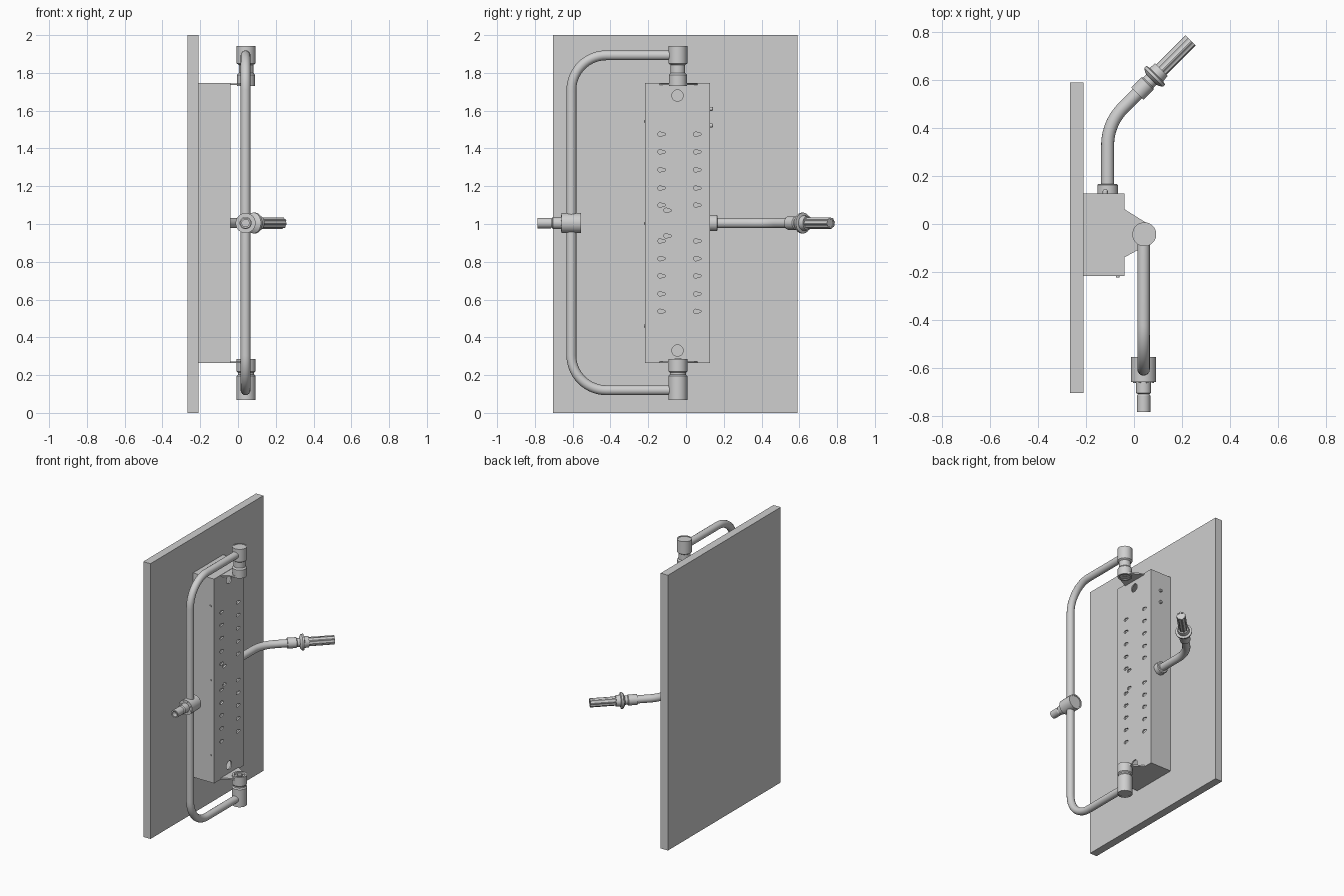
import bpy, bmesh, math
from mathutils import Vector, Matrix

if "Cube" in bpy.data.objects:
    bpy.data.objects.remove(bpy.data.objects["Cube"])

grey = bpy.data.materials.new("light_grey")
grey.diffuse_color = (0.62, 0.62, 0.62, 1)
grey.use_nodes = True
grey.node_tree.nodes["Principled BSDF"].inputs["Base Color"].default_value = grey.diffuse_color


def add(name, me):
    ob = bpy.data.objects.new(name, me)
    bpy.context.collection.objects.link(ob)
    me.materials.clear()
    me.materials.append(grey)
    return ob


def from_bm(name, bm):
    me = bpy.data.meshes.new(name)
    bm.to_mesh(me)
    bm.free()
    return add(name, me)


def put_box(bm, lo, hi, flip=False):
    lo, hi = Vector(lo), Vector(hi)
    size = hi - lo
    m = Matrix.Translation((lo + hi) / 2) @ Matrix.Diagonal((*size, 1))
    r = bmesh.ops.create_cube(bm, size=1, matrix=m)
    if flip:
        faces = {f for v in r["verts"] for f in v.link_faces}
        bmesh.ops.reverse_faces(bm, faces=list(faces))


def prism(bm, pts, shift):
    """Closed outline of 3D points extruded along shift."""
    f = bm.faces.new([bm.verts.new(p) for p in pts])
    r = bmesh.ops.extrude_face_region(bm, geom=[f])
    bmesh.ops.translate(bm, vec=shift, verts=[g for g in r["geom"] if isinstance(g, bmesh.types.BMVert)])
    bmesh.ops.recalc_face_normals(bm, faces=bm.faces)


def lathe(name, origin, axis, profile, n=32, ribs=None):
    """Turned solid from (distance along axis, radius) pairs, capped at both ends."""
    rot = Vector(axis).to_track_quat('Z', 'Y').to_matrix()
    o = Vector(origin)
    bm = bmesh.new()
    rings = []
    for s, r in profile:
        ring = []
        for i in range(n):
            k = ribs if ribs and i % 4 in (0, 1) else 1.0
            a = 2 * math.pi * (i + 0.5) / n
            ring.append(bm.verts.new(o + rot @ Vector((r * k * math.cos(a), r * k * math.sin(a), s))))
        rings.append(ring)
    for a, b in zip(rings, rings[1:]):
        for i in range(n):
            j = (i + 1) % n
            bm.faces.new((a[i], a[j], b[j], b[i]))
    bm.faces.new(rings[0][::-1])
    bm.faces.new(rings[-1])
    bmesh.ops.recalc_face_normals(bm, faces=bm.faces)
    return from_bm(name, bm)


def tube(name, pts, radius):
    cu = bpy.data.curves.new(name, 'CURVE')
    cu.dimensions = '3D'
    cu.bevel_depth = radius
    cu.bevel_resolution = 6
    cu.use_fill_caps = True
    sp = cu.splines.new('POLY')
    sp.points.add(len(pts) - 1)
    for p, c in zip(sp.points, pts):
        p.co = (*c, 1)
    ob = bpy.data.objects.new(name, cu)
    bpy.context.collection.objects.link(ob)
    me = bpy.data.meshes.new_from_object(ob.evaluated_get(bpy.context.evaluated_depsgraph_get()))
    bpy.data.objects.remove(ob)
    return add(name, me)


def arc(cx, cy, r, a0, a1, n=14):
    return [(cx + r * math.cos(math.radians(a0 + (a1 - a0) * i / n)),
             cy + r * math.sin(math.radians(a0 + (a1 - a0) * i / n))) for i in range(n + 1)]


# Back panel
bm = bmesh.new()
put_box(bm, (-0.268, -0.705, 0), (-0.21, 0.59, 2))
from_bm("back_panel", bm)

# Hollow housing with keyhole slots and two round holes in its face
bm = bmesh.new()
put_box(bm, (-0.21, -0.217, 0.263), (-0.04, 0.128, 1.747))
put_box(bm, (-0.202, -0.209, 0.271), (-0.05, 0.12, 1.739), flip=True)
housing = from_bm("housing", bm)

bm = bmesh.new()
X0, DX = -0.08, Vector((0.08, 0, 0))
slots = [(-0.105, 1.072), (-0.105, 0.937)]
for z in (1.475, 1.382, 1.287, 1.19, 1.1, 0.91, 0.817, 0.725, 0.63, 0.537):
    slots += [(-0.137, z), (0.052, z)]
for y, z in slots:
    outline = arc(y, z, 0.012, 50, 310) + arc(y + 0.022, z, 0.006, -60, 60, 4)
    prism(bm, [(X0, a, b) for a, b in outline], DX)
for z in (0.33, 1.68):
    prism(bm, [(X0, a, b) for a, b in arc(-0.045, z, 0.03, 0, 360, 28)[:-1]], DX)
cutter = from_bm("slot_cutter", bm)
cutter.hide_render = True
mod = housing.modifiers.new("slots", 'BOOLEAN')
mod.object = cutter
mod.operation = 'DIFFERENCE'
mod.solver = 'EXACT'
cut = bpy.data.meshes.new_from_object(housing.evaluated_get(bpy.context.evaluated_depsgraph_get()))
housing.modifiers.clear()
housing.data = cut
bpy.data.objects.remove(cutter)

# Screws on the two sides of the housing
for z in (0.46, 1.005, 1.545):
    lathe("side_screw", (-0.068, -0.215, z), (0, -1, 0), [(0, 0.007), (0.008, 0.007)], 12)
for z in (1.522, 1.61):
    lathe("side_stud", (-0.12, 0.126, z), (0, 1, 0), [(0, 0.011), (0.012, 0.011), (0.018, 0.007)], 12)

# Triangular hinge brackets, rounded around the pivot
PX, PY = 0.043, -0.043
for name, z in (("upper_bracket", 1.735), ("lower_bracket", 0.263)):
    bm = bmesh.new()
    pts = [(-0.045, -0.142)] + arc(PX, PY, 0.045, -58, 58) + [(-0.045, 0.065)]
    prism(bm, [(a, b, z) for a, b in pts], Vector((0, 0, 0.01)))
    from_bm(name, bm)

# Pivot joints: outer cap, neck and recessed inner collar
lathe("upper_joint", (PX, PY, 0), (0, 0, 1),
      [(1.75, 0.022), (1.75, 0.03), (1.73, 0.036), (1.73, 0.048), (1.79, 0.048), (1.80, 0.039),
       (1.842, 0.039), (1.85, 0.05), (1.942, 0.05), (1.942, 0.042), (1.938, 0.042)])
lathe("lower_joint", (PX, PY, 0), (0, 0, 1),
      [(0.072, 0.042), (0.068, 0.042), (0.068, 0.05), (0.195, 0.05), (0.203, 0.043), (0.213, 0.043),
       (0.22, 0.05), (0.285, 0.05), (0.285, 0.036), (0.272, 0.034)])
lathe("upper_pivot_pin", (PX, PY, 1.732), (0, 0, 1), [(0, 0.016), (0.03, 0.016)], 6)
lathe("lower_pivot_pin", (PX, PY, 0.26), (0, 0, 1), [(0, 0.018), (0.028, 0.018)], 6)

# Bow handle: one bent tube between both joints
HX, HY, ZT, ZB, R = 0.04, -0.607, 1.893, 0.12, 0.185
path = [(PY, ZT)] + arc(HY + R, ZT - R, R, 90, 180) + arc(HY + R, ZB + R, R, 180, 270) + [(PY, ZB)]
tube("bow_handle", [(HX, a, b) for a, b in path], 0.026)

# Tee fitting and outlet in the middle of the bow
lathe("tee_fitting", (HX, -0.555, 1.005), (0, -1, 0),
      [(0.004, 0.043), (0, 0.043), (0, 0.053), (0.105, 0.053), (0.105, 0.03)])
lathe("tee_outlet", (HX, -0.65, 1.005), (0, -1, 0),
      [(0, 0.032), (0.055, 0.032), (0.06, 0.024), (0.066, 0.028), (0.135, 0.028), (0.135, 0.019), (0.1, 0.019)])
for i in range(8):
    a = math.pi * (i + 0.5) / 4
    lathe("tee_bolt", (HX + 0.041 * math.cos(a), -0.658, 1.005 + 0.041 * math.sin(a)), (0, -1, 0),
          [(0, 0.006), (0.005, 0.006)], 8)

# Side arm: flange, bent tube, collar and ribbed grip at 45 degrees
AX, AZ, AR = -0.11, 1.005, 0.22
lathe("arm_flange", (AX, 0.126, AZ), (0, 1, 0), [(0, 0.043), (0.037, 0.043), (0.042, 0.038)])
d = Vector((1, 1, 0)).normalized()
corner = Vector((AX, 0.42, AZ))
t = AR * math.tan(math.radians(22.5))
end = corner + d * 0.22
path = [(AX, 0.13)] + arc(AX + AR, 0.42 - t, AR, 180, 135) + [(end.x, end.y)]
tube("arm_tube", [(a, b, AZ) for a, b in path], 0.027)
lathe("arm_collar", corner, d,
      [(0.175, 0.036), (0.235, 0.036), (0.24, 0.03), (0.258, 0.03), (0.262, 0.042), (0.272, 0.055),
       (0.284, 0.055), (0.288, 0.04), (0.318, 0.037)])
lathe("arm_grip", corner, d, [(0.31, 0.027), (0.49, 0.027), (0.49, 0.02), (0.486, 0.02)], 32, ribs=1.14)

# Smooth round surfaces, keep edges sharp
for ob in bpy.context.scene.objects:
    ob.select_set(ob.type == 'MESH')
    bpy.context.view_layer.objects.active = ob
bpy.ops.object.shade_smooth_by_angle(angle=math.radians(32))
